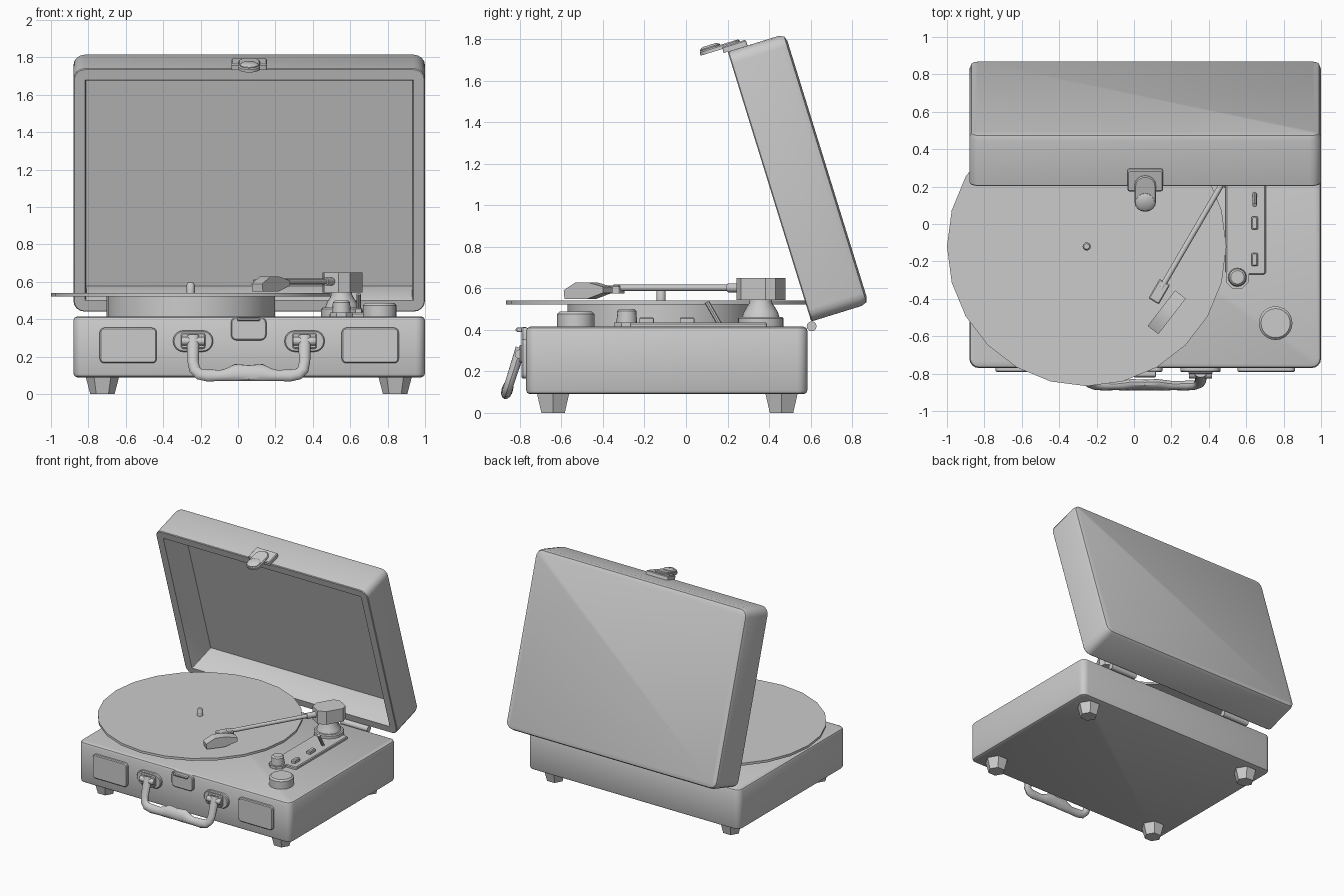
import bpy, bmesh
from math import pi, sin, cos, radians, atan2
from mathutils import Matrix, Vector

if "Cube" in bpy.data.objects:
    bpy.data.objects.remove(bpy.data.objects["Cube"])

T = Matrix.Translation
def R(deg, axis): return Matrix.Rotation(radians(deg), 4, axis)
FRONT = R(90, 'X')                      # local z faces the front (-y)

def finish(ob, angle=35):
    bpy.ops.object.select_all(action='DESELECT')
    ob.select_set(True)
    bpy.context.view_layer.objects.active = ob
    bpy.ops.object.shade_smooth_by_angle(angle=radians(angle))
    return ob

def skin(name, rings, mat=Matrix()):
    """Bridge closed rings of points and cap both ends."""
    bm = bmesh.new()
    vs = [[bm.verts.new(mat @ Vector(p)) for p in r] for r in rings]
    n = len(vs[0])
    for a, b in zip(vs, vs[1:]):
        for i in range(n):
            j = (i + 1) % n
            bm.faces.new((a[i], a[j], b[j], b[i]))
    bm.faces.new(vs[0][::-1])
    bm.faces.new(vs[-1])
    bmesh.ops.recalc_face_normals(bm, faces=bm.faces)
    me = bpy.data.meshes.new(name)
    bm.to_mesh(me)
    bm.free()
    ob = bpy.data.objects.new(name, me)
    bpy.context.collection.objects.link(ob)
    return finish(ob)

def slab(name, w, h, r, steps, mat, seg=4):
    """Rounded rectangle lofted through (inset, z) steps."""
    rings = []
    for inset, z in steps:
        rr = max(r - inset, 0.004)
        ring = []
        for k, (sx, sy) in enumerate(((1, 1), (-1, 1), (-1, -1), (1, -1))):
            cx, cy = sx * (w / 2 - inset - rr), sy * (h / 2 - inset - rr)
            for i in range(seg + 1):
                a = (k + i / seg) * pi / 2
                ring.append((cx + rr * cos(a), cy + rr * sin(a), z))
        rings.append(ring)
    return skin(name, rings, mat)

def plate(name, w, h, t, r, mat, b=0.006):
    return slab(name, w, h, r, [(0, 0), (0, t - b), (b, t)], mat)

def lathe(name, profile, n, mat):
    return skin(name, [[(r * cos(2 * pi * i / n), r * sin(2 * pi * i / n), z)
                        for i in range(n)] for r, z in profile], mat)

def rod(name, a, b, r, n=12):
    d = Vector(b) - Vector(a)
    m = T(a) @ d.to_track_quat('Z', 'Y').to_matrix().to_4x4()
    return lathe(name, [(r, 0), (r, d.length)], n, m)

def prism(name, pts, depth, mat):
    return skin(name, [[(x, y, z) for x, y in pts] for z in (-depth / 2, depth / 2)], mat)

CX = 0.06                               # centre of the case in x

# case
slab("case", 1.88, 1.355, 0.05,
     [(0.02, 0.09), (0.006, 0.096), (0, 0.11), (0, 0.395), (0.006, 0.409), (0.02, 0.415)],
     T((CX, -0.0925, 0)))

# feet
for x in (-0.725, 0.84):
    for y in (-0.64, 0.46):
        lathe("foot", [(0.065, 0), (0.09, 0.095)], 6, T((x, y, 0)))

# hollow lid, leaning back
LID = T((CX, 0.603, 0.44)) @ R(107.2, 'X')
slab("lid", 1.88, 1.36, 0.06,
     [(0.035, -0.29), (0.01, -0.281), (0, -0.255), (0, -0.005), (0.005, 0),
      (0.062, 0), (0.066, -0.006), (0.07, -0.24)], LID @ T((0, 0.68, 0)))

# lid latch
ON_TOP = LID @ T((0, 1.36, 0)) @ R(-90, 'X')
plate("lid_latch_plate", 0.19, 0.12, 0.03, 0.012, ON_TOP @ T((0, 0.04, 0)))
plate("lid_latch_hook", 0.115, 0.2, 0.022, 0.055, ON_TOP @ T((0, -0.03, 0.02)))
lathe("lid_latch_tip", [(0.05, 0), (0.05, 0.012), (0.035, 0.022)], 16,
      ON_TOP @ T((0, -0.075, 0.035)))

# hinges
for x in (-0.5, 0.62):
    rod("hinge", (x - 0.12, 0.605, 0.417), (x + 0.12, 0.605, 0.417), 0.024)

# front grilles, latch and handle mounts
for s in (-1, 1):
    plate("speaker_grille", 0.305, 0.19, 0.025, 0.025, T((CX + s * 0.647, -0.767, 0.26)) @ FRONT)
    hx = CX - 0.002 + s * 0.298
    plate("handle_mount", 0.215, 0.115, 0.025, 0.056, T((hx, -0.767, 0.283)) @ FRONT)
    rod("handle_pivot", (hx - 0.062, -0.803, 0.283), (hx + 0.062, -0.803, 0.283), 0.022)
    plate("handle_bracket", 0.13, 0.085, 0.018, 0.012, T((hx, -0.785, 0.285)) @ FRONT)
plate("case_latch", 0.19, 0.125, 0.025, 0.03, T((0.057, -0.767, 0.35)) @ FRONT)
plate("case_latch_lip", 0.12, 0.02, 0.05, 0.006, T((0.057, -0.77, 0.4)) @ FRONT)

# carrying handle: swept path with a thicker grip
half = [(0.298, 0.025, 0.034), (0.298, -0.12, 0.03), (0.29, -0.165, 0.03), (0.265, -0.19, 0.032),
        (0.22, -0.198, 0.034), (0.15, -0.198, 0.031), (0.115, -0.194, 0.036), (0.07, -0.182, 0.048)]
path = half + [(0, -0.184, 0.044)] + [(-x, z, r) for x, z, r in half[::-1]]
rings = []
for i, (x, z, r) in enumerate(path):
    p, q = path[max(i - 1, 0)], path[min(i + 1, len(path) - 1)]
    t = Vector((q[0] - p[0], 0, q[1] - p[1])).normalized()
    side = Vector((-t.z, 0, t.x))
    rings.append([Vector((x, 0, z)) + side * (r * cos(a)) + Vector((0, 0.75 * min(r, 0.036) * sin(a), 0))
                  for a in (2 * pi * k / 12 for k in range(12))])
finish(bpy.data.objects[skin("handle", rings, T((CX - 0.002, -0.803, 0.288)) @ R(-18, 'X')).name], 50)

# platter, record, spindle
DISC = T((-0.253, -0.12, 0))
lathe("platter", [(0.45, 0.41), (0.45, 0.522)], 32, DISC)
lathe("record", [(0.747, 0.522), (0.747, 0.541)], 24, DISC)
lathe("spindle", [(0.022, 0.535), (0.022, 0.585), (0.015, 0.597)], 12, DISC)

# control panel with switches and knobs
plate("control_panel", 0.215, 0.66, 0.022, 0.015, T((0.5975, 0.06, 0.413)))
lathe("small_knob_base", [(0.066, 0.413), (0.066, 0.435)], 8, T((0.553, -0.285, 0)) @ R(22.5, 'Z'))
lathe("small_knob", [(0.05, 0.43), (0.046, 0.49), (0.036, 0.5)], 16, T((0.553, -0.285, 0)))
for y in (-0.19, 0.005):
    plate("switch", 0.034, 0.07, 0.028, 0.006, T((0.645, y, 0.432)))
rod("lever", (0.645, 0.16, 0.43), (0.645, 0.1, 0.535), 0.012, 8)
lathe("volume_knob", [(0.09, 0.41), (0.09, 0.475), (0.078, 0.487)], 24, T((0.757, -0.53, 0)))

# tonearm base
PIVOT = T((0.555, 0.36, 0))
lathe("tonearm_base", [(0.11, 0.413), (0.11, 0.455), (0.103, 0.462)], 24, PIVOT)
lathe("tonearm_cone", [(0.09, 0.46), (0.083, 0.485), (0.055, 0.53), (0.055, 0.55)], 20, PIVOT)

# tonearm, pointing along its own local x
d = Vector((-0.503, -0.864, 0))
ARM = R(240 - 0.2, 'Z')
prism("tonearm_head", [(-0.11, -0.05), (-0.075, -0.085), (0.06, -0.085), (0.11, -0.045),
                       (0.11, 0.045), (0.06, 0.085), (-0.075, 0.085), (-0.11, 0.05)],
      0.105, PIVOT @ T((0, 0, 0.597)) @ ARM)
P = Vector((0.555, 0.36, 0.602))
rod("tonearm_collar", P + d * 0.1, P + d * 0.18, 0.022)
rod("tonearm", P + d * 0.1, P + d * 0.82, 0.015)
plate("headshell_connector", 0.12, 0.065, 0.04, 0.006, T(P + d * 0.835 - Vector((0, 0, 0.028))) @ ARM)

# headshell wedge
ang = atan2(-0.79, -0.61)
prism("headshell", [(-0.12, 0.578), (-0.02, 0.548), (0.115, 0.548), (0.12, 0.59),
                    (0.05, 0.628), (-0.03, 0.628), (-0.12, 0.607)], 0.072,
      T((0.175, -0.472, 0)) @ Matrix.Rotation(ang, 4, 'Z') @ FRONT)
